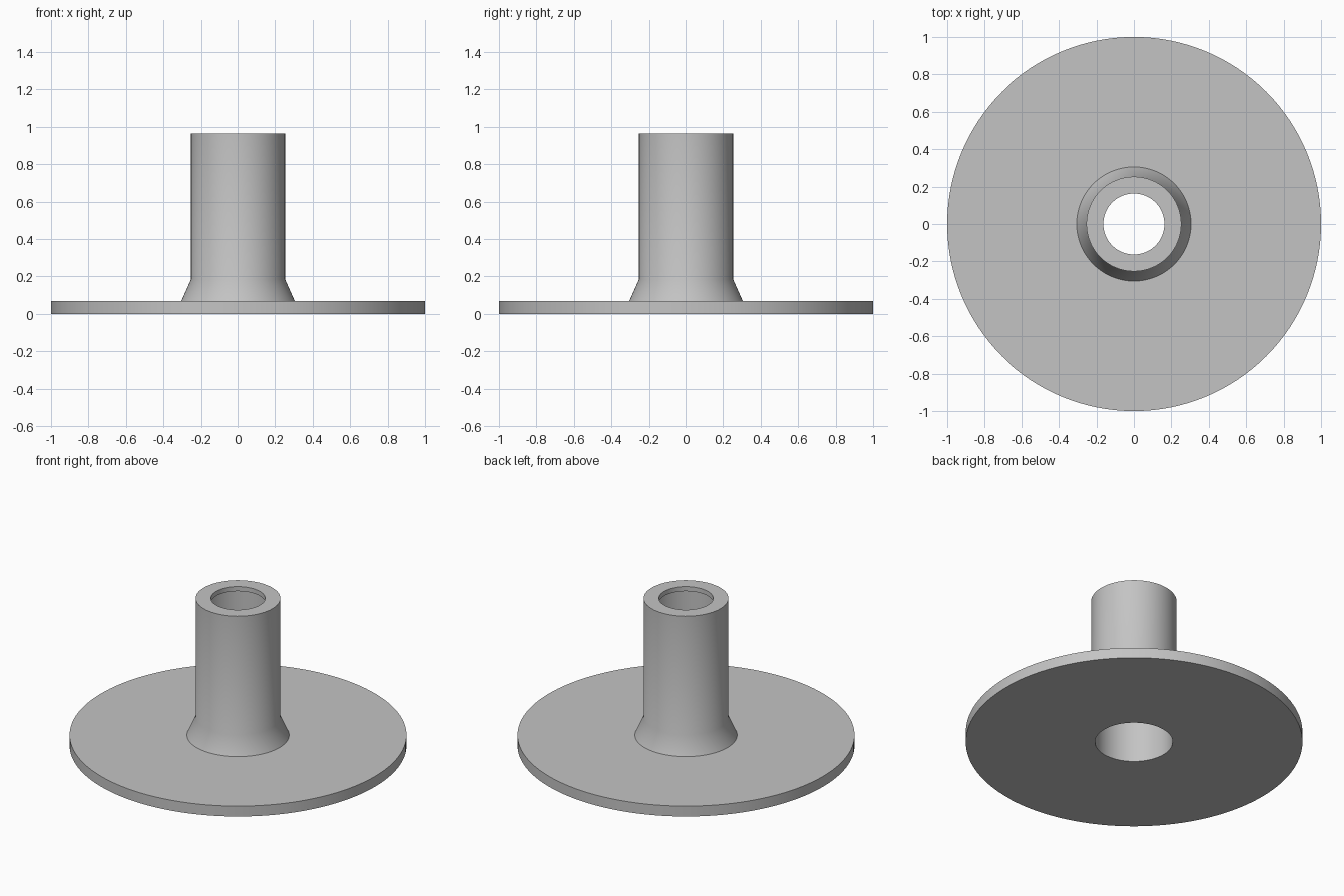
import bpy
import bmesh
import math

cube = bpy.data.objects.get("Cube")
if cube:
    bpy.data.objects.remove(cube, do_unlink=True)

# Single grey finish
grey = bpy.data.materials.new("plain_grey")
grey.use_nodes = True
colour = (0.55, 0.55, 0.55, 1)
grey.diffuse_color = colour
grey.node_tree.nodes["Principled BSDF"].inputs["Base Color"].default_value = colour


def lathe(name, profile, steps=128):
    """Revolve a closed (radius, height) outline around the z axis."""
    bm = bmesh.new()
    verts = [bm.verts.new((r, 0, z)) for r, z in profile]
    edges = [bm.edges.new((v, verts[i - 1])) for i, v in enumerate(verts)]
    bmesh.ops.spin(bm, geom=verts + edges, cent=(0, 0, 0), axis=(0, 0, 1),
                   angle=math.tau, steps=steps, use_merge=True)
    bmesh.ops.remove_doubles(bm, verts=bm.verts, dist=0.0001)
    bmesh.ops.recalc_face_normals(bm, faces=bm.faces)
    mesh = bpy.data.meshes.new(name)
    bm.to_mesh(mesh)
    bm.free()
    mesh.materials.append(grey)
    obj = bpy.data.objects.new(name, mesh)
    bpy.context.collection.objects.link(obj)
    bpy.ops.object.select_all(action="DESELECT")
    obj.select_set(True)
    bpy.context.view_layer.objects.active = obj
    bpy.ops.object.shade_smooth_by_angle(angle=math.radians(30))
    return obj


# Dimensions shared by the outline
bore, lip = 0.23, 0.163
tube, flare, rim = 0.253, 0.305, 1.0
plate_top, flare_top, lip_base, top = 0.068, 0.185, 0.933, 0.963

# Round flange, flared neck and hollow tube with an inward lip at the top
lathe("flanged_tube", [
    (bore, 0), (rim, 0), (rim, plate_top),
    (flare, plate_top), (tube, flare_top), (tube, top),
    (lip, top), (lip, lip_base), (bore, lip_base),
])
